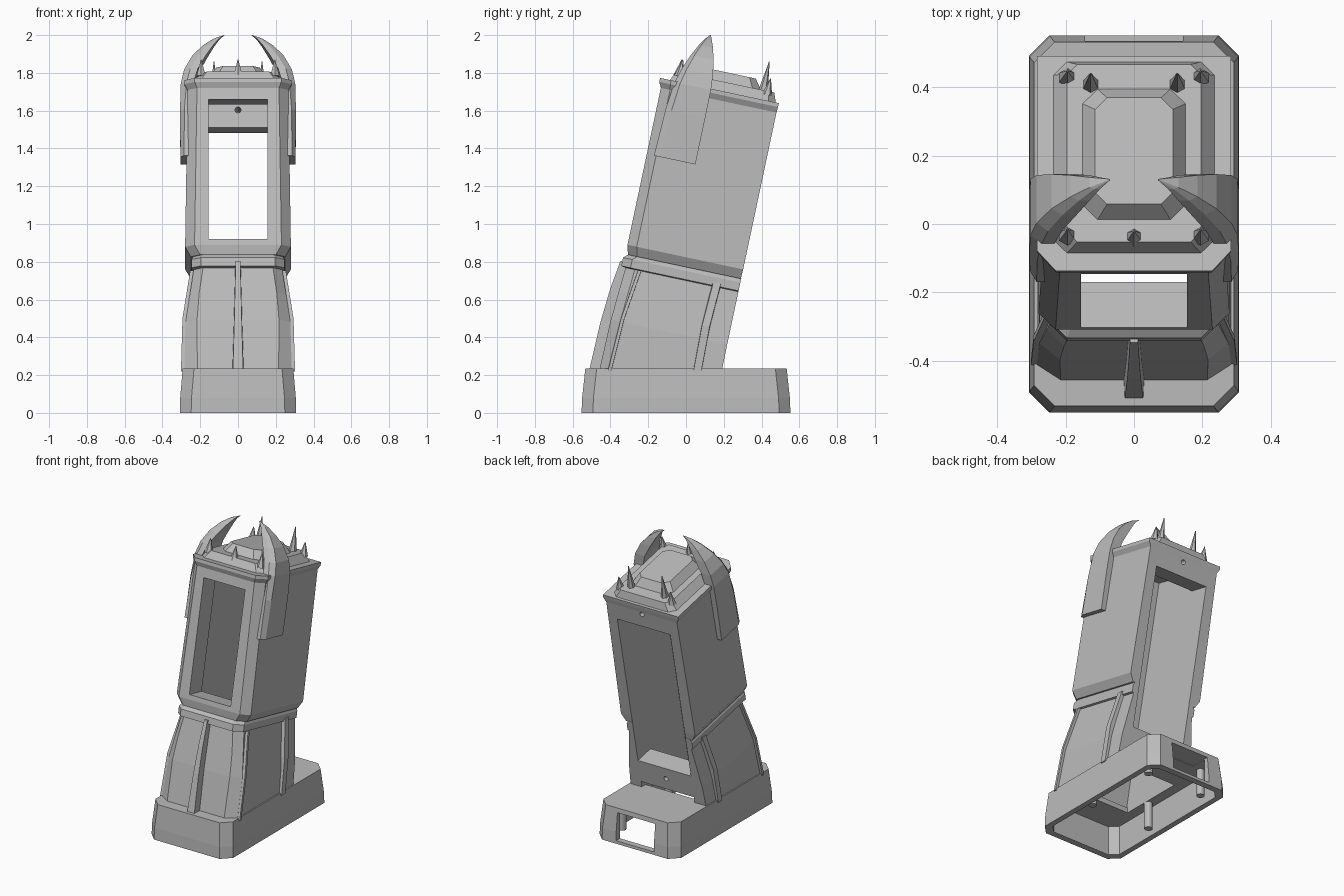
import bpy, bmesh, math
from mathutils import Vector

if "Cube" in bpy.data.objects:
    bpy.data.objects.remove(bpy.data.objects["Cube"], do_unlink=True)

TILT = math.radians(12)
S, C = math.sin(TILT), math.cos(TILT)

grey = bpy.data.materials.new("plain_grey")
grey.use_nodes = True
grey.diffuse_color = (0.5, 0.5, 0.5, 1)
grey.node_tree.nodes["Principled BSDF"].inputs["Base Color"].default_value = (0.5, 0.5, 0.5, 1)


def lean(x, d, h):
    """Point in the leaning cabinet frame: d = depth, h = height."""
    return Vector((x, d * C + h * S, h * C - d * S))


def flat(x, y, z):
    return Vector((x, y, z))


def loft(name, rings):
    """Skin a list of equal-length rings and cap both ends."""
    bm = bmesh.new()
    loops = [[bm.verts.new(p) for p in ring] for ring in rings]
    n = len(loops[0])
    for a, b in zip(loops, loops[1:]):
        for i in range(n):
            j = (i + 1) % n
            bm.faces.new((a[i], a[j], b[j], b[i]))
    bm.faces.new(loops[0])
    bm.faces.new(loops[-1])
    bmesh.ops.remove_doubles(bm, verts=bm.verts, dist=0.0005)
    bmesh.ops.recalc_face_normals(bm, faces=bm.faces)
    mesh = bpy.data.meshes.new(name)
    bm.to_mesh(mesh)
    bm.free()
    mesh.materials.append(grey)
    ob = bpy.data.objects.new(name, mesh)
    bpy.context.collection.objects.link(ob)
    return ob


def ring(h, x, y0, y1, cx=0.05, cy=0.05, back=False, place=lean):
    """Rectangle with cut front corners, and cut back corners if asked."""
    half = [(x - cx, y0), (x, y0 + cy)]
    half += [(x, y1 - cy), (x - cx, y1)] if back else [(x, y1)]
    pts = half + [(-a, b) for a, b in reversed(half)]
    return [place(a, b, h) for a, b in pts]


def block(name, x, y0, y1, h0, h1, place=lean):
    rect = [(-x, y0), (x, y0), (x, y1), (-x, y1)]
    return loft(name, [[place(a, b, h) for a, b in rect] for h in (h0, h1)])


def rod(name, centre, axis, r, r2, length, sides):
    """Round or pointed rod starting at centre and running along axis."""
    rot = Vector((0, 0, 1)).rotation_difference(axis)
    rings = []
    for t, rad in ((0, r), (0.4, (r + r2) / 2 if r == r2 else r * 0.62), (1, r2)):
        rings.append([centre + rot @ Vector((rad * math.cos(math.tau * (k + 0.5) / sides),
                                             rad * math.sin(math.tau * (k + 0.5) / sides),
                                             t * length)) for k in range(sides)])
    return loft(name, rings)


def carve(ob, cutters):
    for c in cutters:
        c.hide_render = True
        m = ob.modifiers.new("cut", 'BOOLEAN')
        m.operation, m.solver, m.object = 'DIFFERENCE', 'EXACT', c
        bpy.context.view_layer.objects.active = ob
        bpy.ops.object.modifier_apply(modifier=m.name)


UP, BACK = lean(0, 0, 1), lean(0, 1, 0)

# Main bodies
base = loft("base", [
    ring(0, 0.308, -0.553, 0.553, 0.06, 0.06, True, flat),
    ring(0.08, 0.306, -0.55, 0.55, 0.06, 0.06, True, flat),
    ring(0.235, 0.293, -0.533, 0.533, 0.06, 0.06, True, flat)])

pedestal = loft("pedestal", [
    ring(0.225, 0.285, -0.459, 0.19, 0.07, 0.045, place=flat),
    ring(0.4, 0.277, -0.492, 0.138, 0.06),
    ring(0.55, 0.255, -0.482, 0.138),
    ring(0.685, 0.235, -0.473, 0.138),
    ring(0.69, 0.247, -0.497, 0.138),
    ring(0.735, 0.247, -0.497, 0.138),
    ring(0.76, 0.235, -0.47, 0.138)])

cabinet = loft("cabinet", [
    ring(0.755, 0.25, -0.475, 0.136),
    ring(0.806, 0.28, -0.488, 0.138),
    ring(1.655, 0.267, -0.488, 0.138),
    ring(1.685, 0.284, -0.503, 0.14, 0.055, 0.06),
    ring(1.706, 0.284, -0.503, 0.14, 0.055, 0.06)])

# Stepped roof
loft("roof_step", [
    ring(1.70, 0.24, -0.452, 0.125, 0.04, 0.04, True),
    ring(1.756, 0.196, -0.427, 0.105, 0.03, 0.03, True)])
loft("roof_panel", [
    ring(1.75, 0.155, -0.364, 0.035, 0.045, 0.045, True),
    ring(1.808, 0.114, -0.325, -0.006, 0.035, 0.035, True)])

# Hollow inside, window, back opening and screw holes
core = block("core_cutter", 0.2, -0.352, 0.0, 0.1, 1.67)
window = block("window_cutter", 0.156, -0.7, -0.3, 0.837, 1.593)
rear = block("rear_cutter", 0.2, -0.05, 0.3, 0.47, 1.545)
gap = block("gap_cutter", 0.2, -0.1, 0.3, 0.1, 0.31)
holes = [rod("hole_cutter", lean(0, -0.05, h), BACK, 0.016, 0.016, 0.3, 16) for h in (1.64, 0.39)]
under = loft("under_cutter", [
    ring(z, 0.27, -0.51, 0.51, 0.05, 0.05, True, flat) for z in (-0.1, 0.2)])
port = block("port_cutter", 0.143, 0.4, 0.7, 0.02, 0.205, flat)
well = block("well_cutter", 0.2, -0.3, 0.15, 0.1, 0.3, flat)
carve(cabinet, [core, window, rear, holes[0]])
carve(pedestal, [core, rear, gap, holes[1]])
carve(base, [under, port, well])
for c in [core, window, rear, gap, under, port, well] + holes:
    bpy.data.objects.remove(c, do_unlink=True)

# Front rib
loft("front_rib", [
    [lean(-w, d, h), lean(w, d, h), lean(w * 1.2, -0.45, h), lean(-w * 1.2, -0.45, h)]
    for h, d, w in ((0.715, -0.507, 0.012), (0.55, -0.53, 0.016),
                    (0.375, -0.543, 0.02), (0.12, -0.548, 0.027))])

SIDE_RIBS = {"front_side_rib": (0.011, ((0.755, -0.245), (0.5, -0.335), (0.22, -0.405))),
             "rear_side_rib": (0.026, ((0.69, 0.165), (0.46, 0.105), (0.22, 0.06)))}
# Horn stations: height, outer x, inner x, front depth, back depth
HORN = ((1.297, 0.305, 0.262, -0.449, -0.225), (1.55, 0.307, 0.255, -0.44, -0.225),
        (1.70, 0.303, 0.235, -0.423, -0.226), (1.78, 0.285, 0.212, -0.4, -0.232),
        (1.86, 0.242, 0.168, -0.368, -0.246), (1.92, 0.186, 0.13, -0.338, -0.262),
        (1.96, 0.13, 0.1, -0.312, -0.277), (1.984, 0.073, 0.07, -0.29, -0.287))

for s, side in ((1, "left"), (-1, "right")):
    # Side ribs
    for name, (w, path) in SIDE_RIBS.items():
        rings = []
        for (z, y), x in zip(path, (0.253, 0.294, 0.302)):
            rings.append([flat(s * x, y - w * 0.8, z), flat(s * x, y + w * 0.8, z),
                          flat(s * 0.215, y + w, z), flat(s * 0.215, y - w, z)])
        loft(f"{side}_{name}", rings)
    # Horn plate curling over the roof
    rings = []
    for h, xo, xi, d0, d1 in HORN:
        t = xo - xi
        sec = ((xo, d1), (xo, d0 + (d1 - d0) * 0.15), (xo - t * 0.45, d0), (xi, d0), (xi, d1))
        rings.append([lean(s * x, d, h) for x, d in sec])
    loft(f"{side}_horn", rings)
    # Roof spikes
    for name, x, d, size in (("front_spike", 0.195, -0.405, 0.09), ("rear_spike", 0.195, 0.07, 0.09),
                             ("tall_spike", 0.127, 0.045, 0.175)):
        rod(f"{side}_{name}", lean(s * x, d, 1.735), UP, 0.028, 0.002, size, 6)
    # Screw posts under the base
    for name, x, y in (("rear_post", 0.21, 0.39), ("middle_post", 0.225, -0.13)):
        rod(f"{side}_{name}", flat(s * x, y, 0.02), Vector((0, 0, 1)), 0.026, 0.026, 0.19, 16)

rod("centre_spike", lean(0, -0.41, 1.735), UP, 0.028, 0.002, 0.09, 6)
